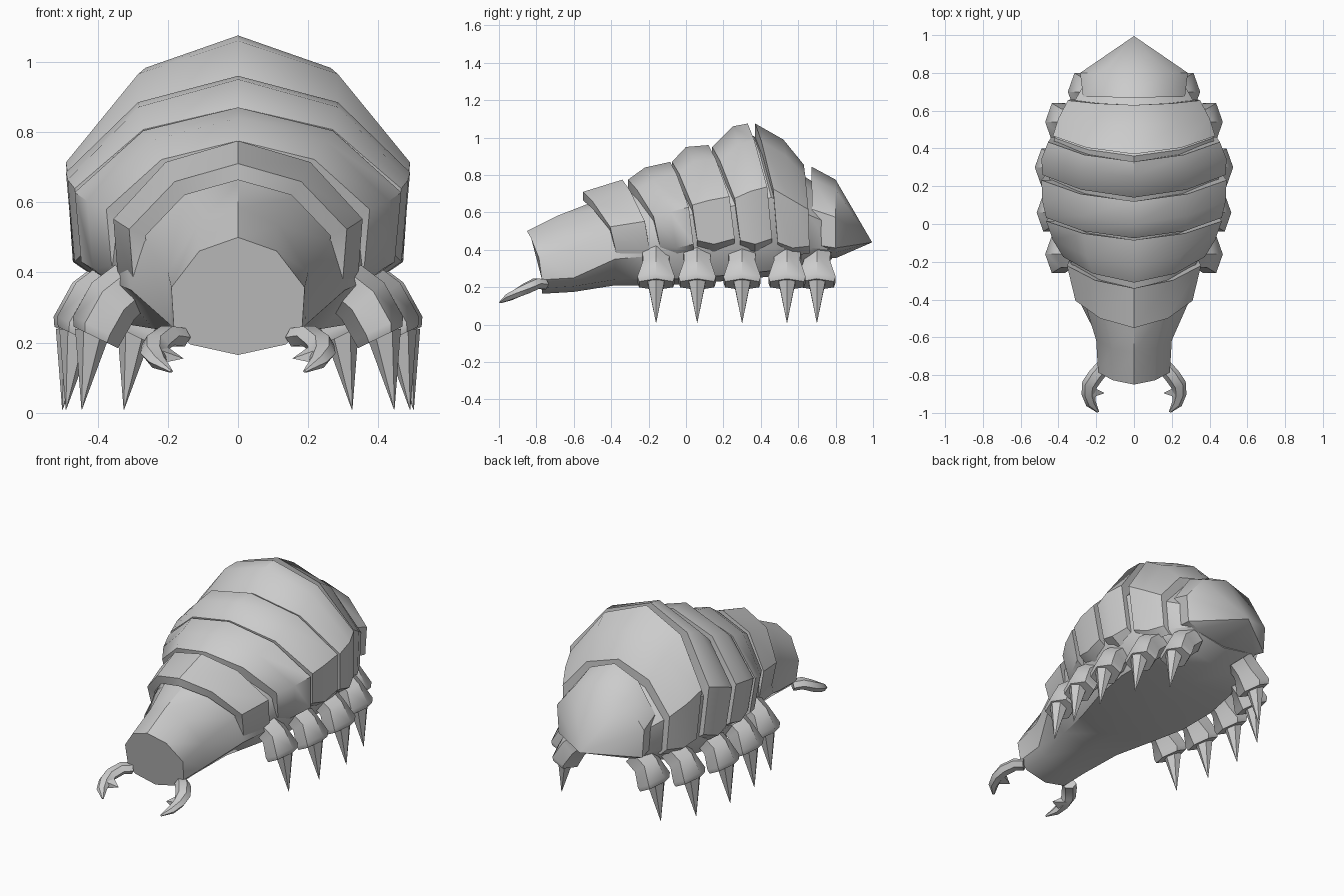
import bpy, bmesh, math
from mathutils import Vector

if "Cube" in bpy.data.objects:
    bpy.data.objects.remove(bpy.data.objects["Cube"])


def loft(name, rings, closed=True, caps=True, angle=38):
    """Skin a list of equally sized point rings."""
    bm = bmesh.new()
    vs = [[bm.verts.new(p) for p in r] for r in rings]
    n = len(rings[0])
    for a, b in zip(vs, vs[1:]):
        for i in range(n if closed else n - 1):
            j = (i + 1) % n
            bm.faces.new((a[i], a[j], b[j], b[i]))
    if caps:
        bm.faces.new(vs[0])
        bm.faces.new(vs[-1])
    bmesh.ops.remove_doubles(bm, verts=bm.verts, dist=0.0005)
    bmesh.ops.recalc_face_normals(bm, faces=bm.faces)
    if not closed:  # open shells: make sure the outside faces up
        if sum(f.normal.z * f.calc_area() for f in bm.faces) < 0:
            bmesh.ops.reverse_faces(bm, faces=bm.faces)
    me = bpy.data.meshes.new(name)
    bm.to_mesh(me)
    bm.free()
    ob = bpy.data.objects.new(name, me)
    bpy.context.collection.objects.link(ob)
    bpy.ops.object.select_all(action='DESELECT')
    ob.select_set(True)
    bpy.context.view_layer.objects.active = ob
    bpy.ops.object.shade_smooth_by_angle(angle=math.radians(angle))
    return ob


def arch(yt, yb, zt, w, zl, low=0.96):
    """Right half of a slanted arch: apex, shoulder, side, lower edge."""
    h, d = zt - zl, yb - yt
    return [Vector(p) for p in ((0, yt, zt),
                                (0.58 * w, yt + 0.28 * d, zt - 0.15 * h),
                                (w, yt + 0.8 * d, zt - 0.55 * h),
                                (low * w, yb, zl))]


def mirrored(half, bottom=None):
    left = [Vector((-p.x, p.y, p.z)) for p in reversed(half[1:])]
    return left + half + ([bottom] if bottom else [])


def full_ring(yt, yb, zt, w, zl, zb, low=0.96):
    half = arch(yt, yb, zt, w, zl, low)
    half.append(Vector((0.72 * w, yb, zb + 0.03)))
    return mirrored(half, Vector((0, yb, zb)))


def shell_ring(yt, yb, zt, w, zl):
    half = arch(yt, yb, zt, w, zl)
    half.append(Vector((0.84 * w, yb, zl - 0.04)))
    return mirrored(half)


def shrink(ring, k=0.85):
    return [Vector((p.x * k, p.y, 0.4 + (p.z - 0.4) * k)) for p in ring]


# Head and inner body in one skin
body = [(-.85, -.77, .50, .19, .24, .165), (-.68, -.60, .585, .20, .25, .175),
        (-.50, -.38, .655, .265, .35, .21, 1.15), (-.30, -.16, .72, .335, .37, .21, 1.05),
        (-.06, .06, .82, .42, .40, .22), (.14, .28, .91, .45, .41, .24),
        (.36, .48, 1.01, .42, .41, .26), (.62, .67, .80, .31, .41, .30),
        (.78, .78, .70, .24, .40, .35)]
loft("head_and_body", [full_ring(*r) for r in body])

# Overlapping back shells
shells = [
    [(-.55, -.37, .71, .31, .37), (-.34, -.19, .775, .355, .37)],
    [(-.31, -.14, .775, .375, .42), (-.22, -.05, .84, .43, .41), (-.085, .04, .87, .465, .43)],
    [(-.075, .06, .87, .465, .45), (0, .15, .95, .485, .43), (.12, .26, .96, .49, .46)],
    [(.14, .29, .95, .485, .45), (.25, .37, 1.06, .49, .43), (.33, .46, 1.075, .455, .46)],
    [(.37, .49, 1.075, .43, .44), (.52, .57, .99, .40, .41), (.63, .66, .855, .35, .42)],
]
for i, rows in enumerate(shells):
    rings = [shell_ring(*r) for r in rows]
    rings = [shrink(rings[0])] + rings + [shrink(rings[-1])]
    loft(f"back_shell_{i + 1}", rings, closed=False, caps=False)

# Pointed tail
tail = [full_ring(.67, .675, .845, .27, .43, .36), full_ring(.80, .80, .775, .285, .41, .355)]
tip = [Vector((0, .995, .44))] * len(tail[0])
loft("tail", [tail[0]] + [tail[1], [tail[1][0].lerp(tip[0], 1)] * len(tip)], caps=False)


def leg_ring(s, c, ru, ry, tilt, n=6):
    """Ring facing down and outward, centred on c."""
    u = Vector((math.cos(tilt), 0, math.sin(tilt)))
    out = []
    for k in range(n):
        a = 2 * math.pi * k / n
        p = Vector(c) + u * ru * math.cos(a) + Vector((0, ry * math.sin(a), 0))
        out.append(Vector((s * p.x, p.y, p.z)))
    return out


# Five legs a side: stubby thigh and claw spike
legs = [(-.16, .445), (.06, .49), (.30, .50), (.54, .445), (.70, .325)]
for i, (y, x) in enumerate(legs):
    for s in (1, -1):
        side = "right" if s > 0 else "left"
        loft(f"thigh_{side}_{i + 1}", [
            leg_ring(s, (x - .15, y, .37), .075, .085, .75),
            leg_ring(s, (x - .09, y, .32), .08, .08, .7),
            leg_ring(s, (x - .045, y, .24), .078, .115, .45),
            leg_ring(s, (x - .04, y, .215), .07, .105, .45)])
        loft(f"claw_{side}_{i + 1}", [
            leg_ring(s, (x - .03, y, .23), .05, .052, .2),
            leg_ring(s, (x, y, .01), .001, .001, 0)], caps=False)

# Curved jaws with an inner tooth
path = [(.165, -.76, .215, .04), (.20, -.80, .22, .042), (.235, -.85, .195, .042),
        (.242, -.90, .17, .036), (.228, -.95, .145, .028), (.19, -.995, .118, .006)]
for s in (1, -1):
    side = "right" if s > 0 else "left"
    rings = []
    for k, (x, y, z, r) in enumerate(path):
        a, b = path[max(k - 1, 0)], path[min(k + 1, len(path) - 1)]
        t = (Vector(b[:3]) - Vector(a[:3])).normalized()
        u = t.cross(Vector((0, 0, 1))).normalized()
        v = u.cross(t)
        ring = []
        for q in range(6):
            f = 2 * math.pi * q / 6
            p = Vector((x, y, z)) + u * r * math.cos(f) + v * r * 0.75 * math.sin(f)
            ring.append(Vector((s * p.x, p.y, p.z)))
        rings.append(ring)
    loft(f"jaw_{side}", rings, angle=50)
    base = [Vector((s * .225, y, z)) for y, z in ((-.86, .205), (-.92, .18), (-.92, .14), (-.86, .16))]
    loft(f"jaw_tooth_{side}", [base, [Vector((s * .155, -.895, .155))] * 4], caps=False)
